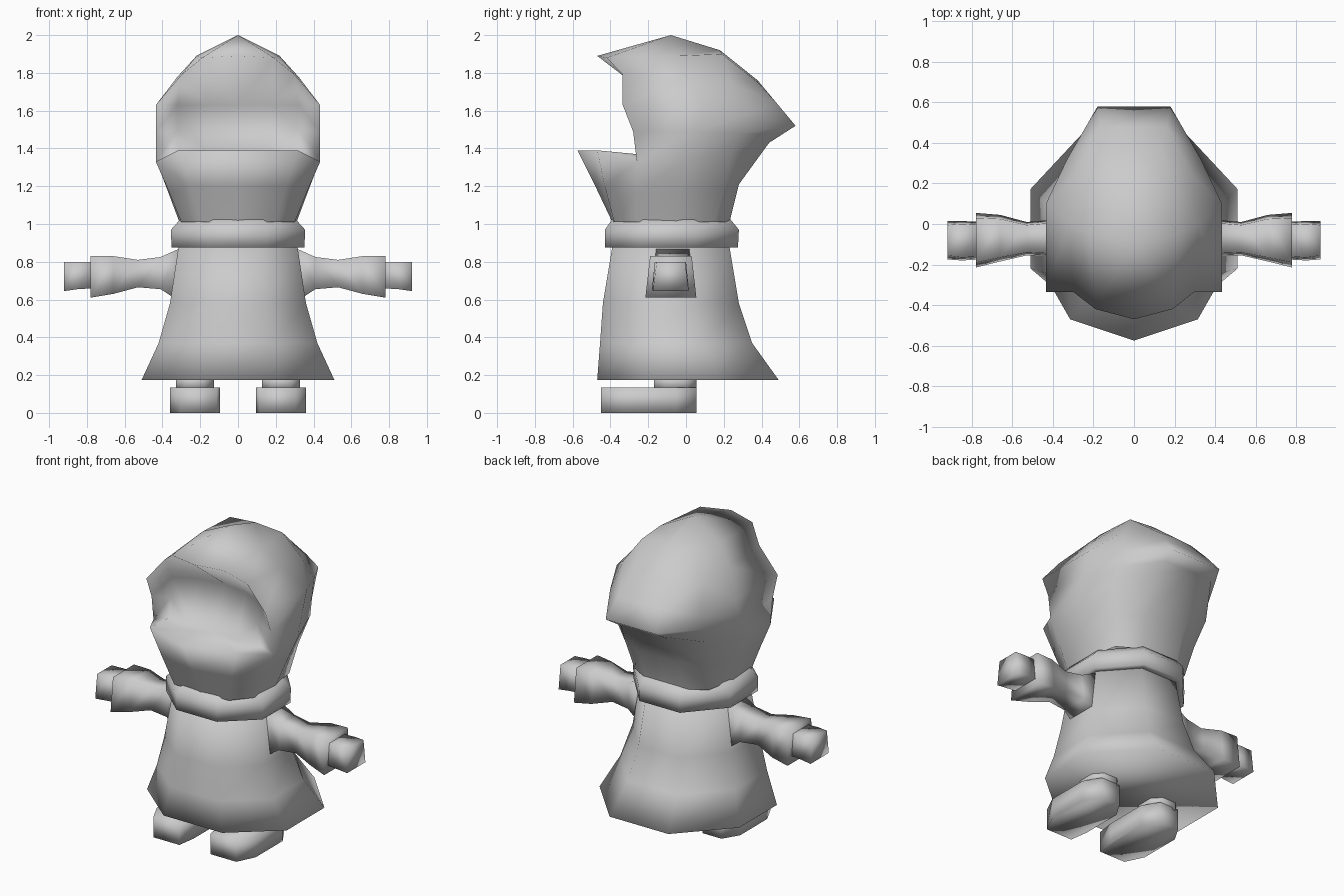
import bpy, bmesh, math

cube = bpy.data.objects.get("Cube")
if cube:
    bpy.data.objects.remove(cube, do_unlink=True)

mat = bpy.data.materials.new("light_grey")
GREY = (0.6, 0.6, 0.6, 1.0)
mat.diffuse_color = GREY
mat.use_nodes = True
mat.node_tree.nodes["Principled BSDF"].inputs["Base Color"].default_value = GREY


def finish(name, bm):
    """Weld, orient, colour and smooth one part."""
    bmesh.ops.remove_doubles(bm, verts=bm.verts[:], dist=0.0005)
    bmesh.ops.recalc_face_normals(bm, faces=bm.faces[:])
    me = bpy.data.meshes.new(name)
    bm.to_mesh(me)
    bm.free()
    me.materials.append(mat)
    ob = bpy.data.objects.new(name, me)
    bpy.context.collection.objects.link(ob)
    bpy.ops.object.select_all(action='DESELECT')
    ob.select_set(True)
    bpy.context.view_layer.objects.active = ob
    bpy.ops.object.shade_smooth_by_angle(angle=math.radians(130))


def loft(name, rings):
    """Skin closed rings of equal length and cap both ends."""
    bm = bmesh.new()
    vs = [[bm.verts.new(p) for p in r] for r in rings]
    n = len(rings[0])
    for a, b in zip(vs, vs[1:]):
        for i in range(n):
            j = (i + 1) % n
            bm.faces.new((a[i], a[j], b[j], b[i]))
    bm.faces.new(vs[0][::-1])
    bm.faces.new(vs[-1])
    finish(name, bm)


def octagon(hx, yf, yb, z):
    """Horizontal eight-sided ring with flat front, back and sides."""
    d, k = yb - yf, 0.42 * hx
    half = [(k, yf), (hx, yf + 0.26 * d), (hx, yb - 0.33 * d), (k, yb)]
    return [(x, y, z) for x, y in half] + [(-x, y, z) for x, y in half[::-1]]


# Robe and rolled collar
loft("robe", [octagon(0.51, -0.47, 0.49, 0.175), octagon(0.42, -0.455, 0.35, 0.37),
              octagon(0.36, -0.44, 0.28, 0.58), octagon(0.315, -0.39, 0.23, 0.88)])
loft("collar", [octagon(0.31, -0.39, 0.24, 0.875), octagon(0.352, -0.43, 0.275, 0.875),
                octagon(0.355, -0.43, 0.28, 0.97), octagon(0.305, -0.39, 0.235, 1.025)])

# Hood: half columns from the bottom edge to the ridge, running front to back
front = [(.30, -.26, 1.01), (.365, -.26, 1.17), (.435, -.26, 1.33), (.435, -.28, 1.49),
         (.435, -.335, 1.63), (.30, -.335, 1.79), (.19, -.42, 1.88), (0, -.47, 1.89)]
side = [(.31, -.05, 1.01), (.37, -.03, 1.17), (.435, 0, 1.34), (.435, .05, 1.49),
        (.435, .10, 1.63), (.32, 0, 1.78), (.22, -.05, 1.89), (0, -.08, 2.0)]
rear = [(.27, .15, 1.01), (.30, .20, 1.19), (.36, .24, 1.38), (.345, .28, 1.48),
        (.33, .32, 1.58), (.29, .24, 1.75), (.19, .19, 1.90), (0, .18, 1.92)]
tip = [(.13, .23, 1.01), (.15, .28, 1.21), (.17, .44, 1.43), (.175, .51, 1.475),
       (.18, .58, 1.52), (.16, .48, 1.64), (.13, .38, 1.75), (0, .38, 1.76)]
back = [(0, y, z) for x, y, z in tip[:6]] + [tip[7], tip[7]]
# Face recess: side lip, and the crease where the sloping ceiling meets the face
lip = [(.32, -.26, 1.37), (.32, -.25, 1.50), (.32, -.23, 1.63)]
crease = [lip[2], (.17, -.16, 1.63), (0, -.13, 1.63)]
face_low = [lip[0], (.17, -.26, 1.36), (0, -.26, 1.36)]
# Jutting mouth cover
cover = [(.20, -.38, 1.01), (.255, -.43, 1.2), (.315, -.47, 1.39)]
nose = [(0, -.39, 1.01), (0, -.48, 1.2), (0, -.575, 1.39)]

bm = bmesh.new()


def patch(pts):
    pts = [p for i, p in enumerate(pts) if p not in pts[:i]]
    if len(pts) > 2:
        bm.faces.new([bm.verts.new(p) for p in pts])


def strips(cols):
    for a, b in zip(cols, cols[1:]):
        for i in range(len(a) - 1):
            patch([a[i], b[i], b[i + 1], a[i + 1]])


strips([front, side, rear, tip, back])
strips([nose, cover, front[:3]])
strips([front[2:5], lip])
strips([front[5:], crease])
patch([front[4], front[5], lip[2]])
# Face panel, down to the shelf behind the cover's rim
patch([lip[0], lip[1], lip[2], crease[1], face_low[1]])
strips([crease[1:], face_low[1:]])
strips([[cover[2], cover[2], nose[2]], face_low])
patch([cover[2], front[2], lip[0]])
bmesh.ops.remove_doubles(bm, verts=bm.verts[:], dist=0.0005)
bmesh.ops.mirror(bm, geom=bm.verts[:] + bm.edges[:] + bm.faces[:], axis='X', merge_dist=0.0005)
finish("hood", bm)


def section(s, x, yf, yb, z0, z1, inset):
    """Trapezoid arm section, narrower at the top."""
    return [(s * x, yf, z0), (s * x, yb, z0), (s * x, yb - inset, z1), (s * x, yf + inset, z1)]


# Shoe outline: squarer on the inner side of the toe
SHOE = [(-.115, -.45), (.075, -.45), (.133, -.33), (.133, -.05),
        (.07, .055), (-.07, .055), (-.133, -.05), (-.133, -.33)]
LEG = [(.05, -.17), (.10, -.11), (.10, 0), (.05, .055),
       (-.05, .055), (-.10, 0), (-.10, -.11), (-.05, -.17)]


def outline(s, pts, z):
    return [(s * (.228 + x), y, z) for x, y in pts]


for s, label in ((1, "left"), (-1, "right")):
    # Sleeve flaring to the cuff, with a blocky hand
    loft(label + "_sleeve", [section(s, .31, -.18, .04, .59, .87, .02),
                             section(s, .41, -.16, .02, .655, .825, .015),
                             section(s, .53, -.155, .01, .665, .81, .015),
                             section(s, .66, -.185, .045, .63, .83, .02),
                             section(s, .78, -.215, .055, .61, .83, .025)])
    loft(label + "_hand", [section(s, .76, -.175, .01, .66, .80, .015),
                           section(s, .85, -.18, .015, .655, .80, .015),
                           section(s, .92, -.175, .015, .645, .80, .02)])
    # Shoe and short leg
    loft(label + "_shoe", [outline(s, SHOE, z) for z in (0, .135)])
    loft(label + "_leg", [outline(s, LEG, z) for z in (.12, .20)])
